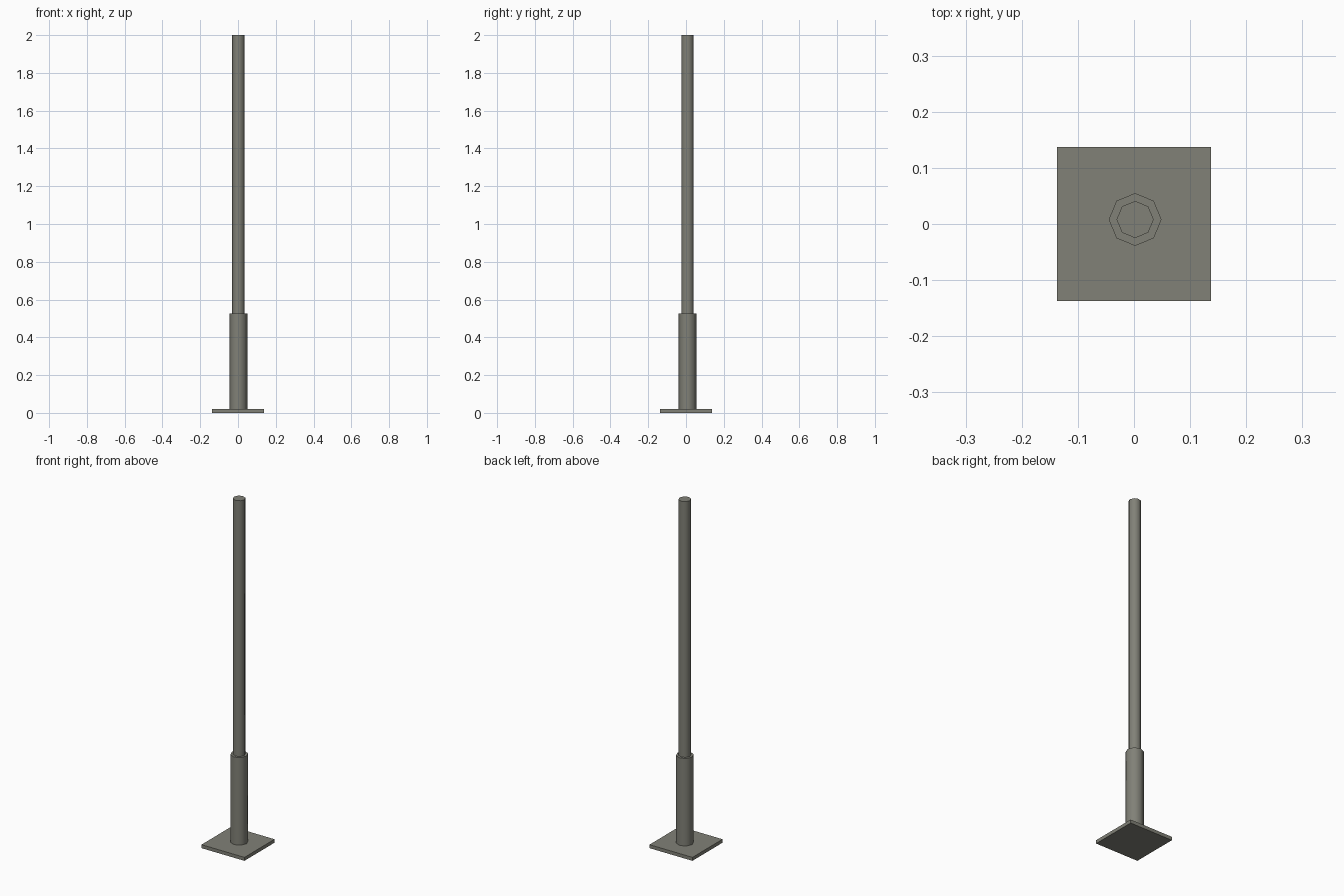
import bpy
import math

if "Cube" in bpy.data.objects:
    bpy.data.objects.remove(bpy.data.objects["Cube"])

metal = bpy.data.materials.new("grey_metal")
metal.diffuse_color = (0.22, 0.22, 0.185, 1)
metal.use_nodes = True
metal.node_tree.nodes["Principled BSDF"].inputs["Base Color"].default_value = metal.diffuse_color

CX, CY = 0.002, 0.008      # the post sits slightly off the plate centre
PLATE_TOP, SLEEVE_TOP, POST_TOP = 0.02, 0.525, 2.0


def octagon_tube(name, radius, z0, z1):
    """Eight-sided upright cylinder with its corners on the axes."""
    bpy.ops.mesh.primitive_cylinder_add(
        vertices=8, radius=radius, depth=z1 - z0,
        location=(CX, CY, (z0 + z1) / 2))
    ob = bpy.context.object
    ob.name = name
    ob.data.materials.append(metal)
    bpy.ops.object.shade_smooth_by_angle(angle=math.radians(60))
    return ob


# Square base plate
bpy.ops.mesh.primitive_cube_add(size=1, location=(0, 0, PLATE_TOP / 2))
plate = bpy.context.object
plate.name = "base_plate"
plate.scale = (0.274, 0.274, PLATE_TOP)
bpy.ops.object.transform_apply(location=False, rotation=False, scale=True)
plate.data.materials.append(metal)

# Thick lower sleeve and slim upper post
octagon_tube("lower_sleeve", 0.047, PLATE_TOP, SLEEVE_TOP)
octagon_tube("upper_post", 0.033, SLEEVE_TOP, POST_TOP)
